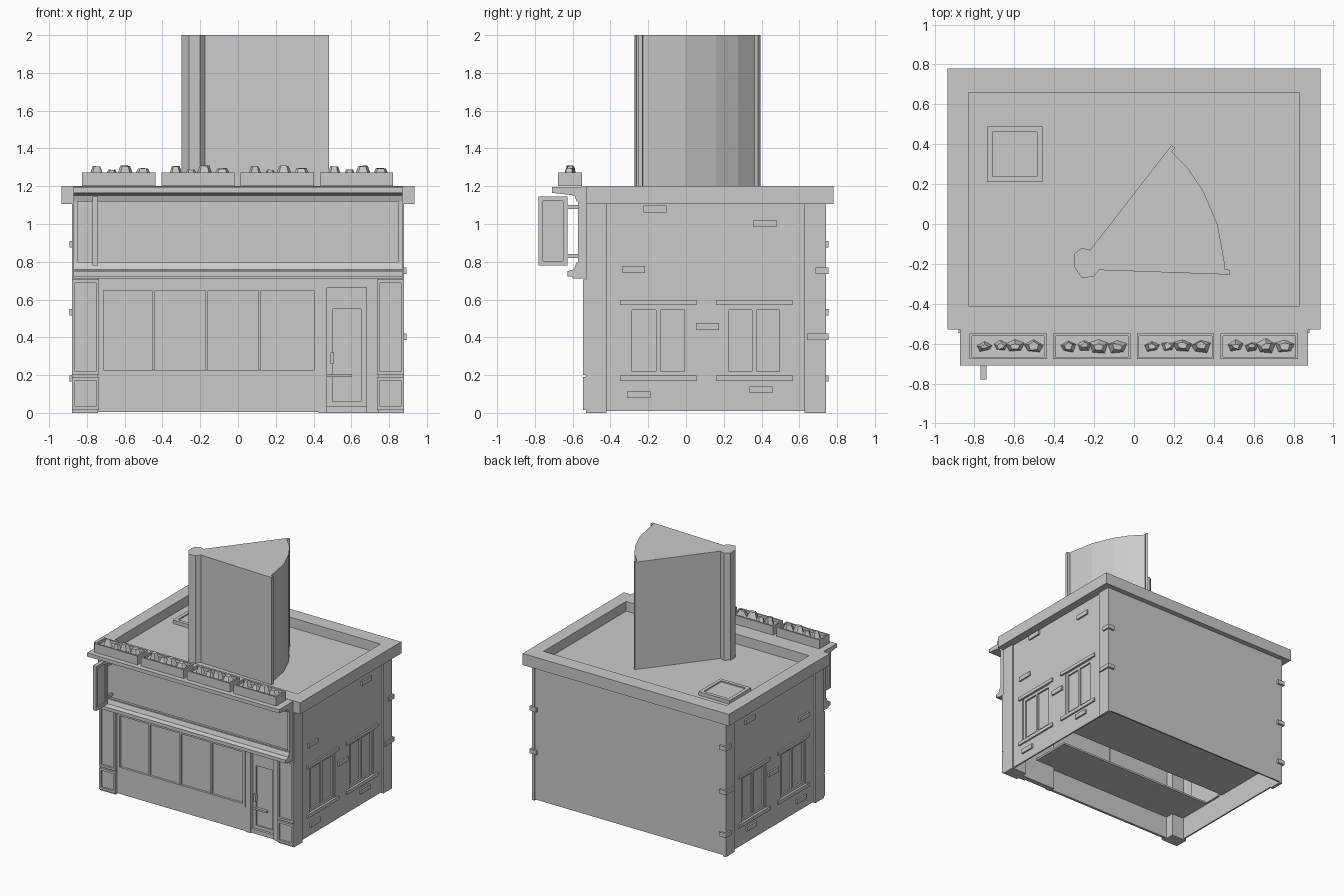
import bpy, bmesh, math, random
from mathutils import Vector

random.seed(4)


def finish(name, bm):
    bmesh.ops.recalc_face_normals(bm, faces=bm.faces)
    me = bpy.data.meshes.new(name)
    bm.to_mesh(me)
    bm.free()
    ob = bpy.data.objects.new(name, me)
    bpy.context.collection.objects.link(ob)
    return ob


def boxes(name, items):
    """One object from boxes given as (x0, x1, y0, y1, z0, z1)."""
    bm = bmesh.new()
    for x0, x1, y0, y1, z0, z1 in items:
        vs = bmesh.ops.create_cube(bm, size=1)["verts"]
        for v in vs:
            v.co = Vector(((x0 + x1) / 2 + v.co.x * (x1 - x0),
                           (y0 + y1) / 2 + v.co.y * (y1 - y0),
                           (z0 + z1) / 2 + v.co.z * (z1 - z0)))
    return finish(name, bm)


def ring(u0, u1, v0, v1, t, d0, d1, axis):
    """Four bars round a rectangle; axis is the depth direction."""
    bars = [(u0, u1, v0, v0 + t), (u0, u1, v1 - t, v1),
            (u0, u0 + t, v0 + t, v1 - t), (u1 - t, u1, v0 + t, v1 - t)]
    if axis == "x":
        return [(d0, d1, *b) for b in bars]
    if axis == "y":
        return [(b[0], b[1], d0, d1, b[2], b[3]) for b in bars]
    return [(*b, d0, d1) for b in bars]


def prism(name, pts, place, a, b):
    """Extrude a closed outline from a to b."""
    bm = bmesh.new()
    lo = [bm.verts.new(place(u, v, a)) for u, v in pts]
    hi = [bm.verts.new(place(u, v, b)) for u, v in pts]
    bm.faces.new(lo)
    bm.faces.new(hi)
    for i in range(len(pts)):
        j = (i + 1) % len(pts)
        bm.faces.new((lo[i], lo[j], hi[j], hi[i]))
    return finish(name, bm)


along_x = lambda u, v, w: (w, u, v)
along_z = lambda u, v, w: (u, v, w)


def flip(items, s):
    return items if s > 0 else [(-b[1], -b[0], *b[2:]) for b in items]


# Side walls with windows, corner piers and loose bricks
WINDOWS = [(-0.31, 0.016), (0.204, 0.518)]
BRICKS = [(-0.225, 1.06), (0.357, 0.985), (-0.34, 0.74),
          (0.052, 0.44), (-0.31, 0.08), (0.335, 0.104)]
for s, side in ((1, "right"), (-1, "left")):
    w = [(0.855, 0.867, -0.45, 0.735, 0.01, 0.195), (0.855, 0.867, -0.45, 0.735, 0.57, 1.12)]
    for a, b in ((-0.45, -0.31), (0.016, 0.204), (0.518, 0.735)):
        w.append((0.855, 0.867, a, b, 0.195, 0.57))
    boxes(side + "_wall", flip(w, s))
    boxes(side + "_piers", flip([(0.74, 0.88, -0.53, -0.42, 0, 1.12),
                                 (0.855, 0.88, 0.627, 0.74, 0, 1.12)], s))
    boxes(side + "_bricks", flip([(0.855, 0.88, y, y + 0.123, z, z + 0.037)
                                  for y, z in BRICKS], s))
    for i, (a, b) in enumerate(WINDOWS):
        m = (a + b) / 2
        boxes(f"{side}_window_frame_{i}",
              flip(ring(a, b, 0.195, 0.57, 0.024, 0.845, 0.861, "x")
                   + [(0.845, 0.861, m - 0.011, m + 0.011, 0.219, 0.546)], s))
        boxes(f"{side}_window_glass_{i}", flip([(0.838, 0.848, a, b, 0.195, 0.57)], s))
        boxes(f"{side}_window_sill_lintel_{i}",
              flip([(0.855, 0.88, m - 0.203, m + 0.203, 0.168, 0.197),
                    (0.855, 0.88, m - 0.203, m + 0.203, 0.57, 0.598)], s))
    # Bricks wrapping the back corners
    corner = [(0.735, 0.07), (0.385, 0.115)] if s > 0 else [(0.875, 0.07), (0.515, 0.11), (0.165, 0.07)]
    boxes(side + "_corner_bricks", flip([(0.83, 0.892, 0.755 - l, 0.755, z, z + 0.034)
                                         for z, l in corner], s))
boxes("back_wall", [(-0.87, 0.87, 0.726, 0.738, 0.01, 1.12)])

# Roof, parapet and hatch
boxes("roof", [(-0.84, 0.84, -0.50, 0.70, 1.105, 1.12)])
boxes("parapet", [(-0.935, -0.83, -0.53, 0.78, 1.105, 1.20), (0.83, 0.935, -0.53, 0.78, 1.105, 1.20),
                  (-0.83, 0.83, -0.53, -0.41, 1.105, 1.20), (-0.83, 0.83, 0.66, 0.78, 1.105, 1.20)])
boxes("roof_hatch", ring(-0.738, -0.458, 0.21, 0.49, 0.028, 1.11, 1.15, "z")
      + [(-0.72, -0.47, 0.23, 0.47, 1.11, 1.14)])

# Fascia band between the two cornices
boxes("fascia", [(-0.865, 0.865, -0.555, -0.51, 0.72, 1.15)])
boxes("fascia_frame", ring(-0.87, 0.87, 0.78, 1.14, 0.02, -0.573, -0.53, "y"))
prism("lower_cornice", [(-0.50, 0.712), (-0.60, 0.712), (-0.60, 0.722), (-0.627, 0.722), (-0.627, 0.75),
                        (-0.592, 0.76), (-0.58, 0.795), (-0.50, 0.795)], along_x, -0.871, 0.871)
prism("upper_cornice", [(-0.50, 1.12), (-0.58, 1.12), (-0.59, 1.15), (-0.62, 1.155), (-0.71, 1.165),
                        (-0.71, 1.195), (-0.50, 1.198)], along_x, -0.872, 0.872)

# Panelled pilasters
for s, side in ((1, "right"), (-1, "left")):
    boxes(side + "_pilaster_panels",
          flip(ring(0.735, 0.88, 0.20, 0.705, 0.018, -0.546, -0.52, "y")
               + ring(0.735, 0.88, 0.015, 0.19, 0.018, -0.546, -0.52, "y"), s))

# Shop window and the floor strips inside
boxes("stall_riser", [(-0.74, 0.43, -0.51, -0.49, 0.005, 0.205)])
boxes("floor_strips", [(-0.85, 0.60, -0.49, -0.13, 0.19, 0.205),
                       (-0.85, 0.85, 0.05, 0.72, 0.19, 0.205)])
mullions = [(x - 0.007, x + 0.007, -0.51, -0.48, 0.23, 0.65) for x in (-0.447, -0.165, 0.115)]
boxes("shop_window_frame", ring(-0.735, 0.425, 0.205, 0.67, 0.022, -0.516, -0.48, "y") + mullions)
boxes("shop_window_glass", [(-0.74, 0.42, -0.498, -0.483, 0.21, 0.67)])
boxes("shop_header", [(-0.74, 0.74, -0.51, -0.48, 0.665, 0.72)])

# Door with frame, glass, step and handle
boxes("door_frame", [(0.425, 0.47, -0.51, -0.46, 0, 0.70), (0.68, 0.74, -0.51, -0.46, 0, 0.70)])
boxes("door_leaf", ring(0.47, 0.68, 0.03, 0.58, 0.03, -0.48, -0.46, "y")
      + [(0.47, 0.68, -0.48, -0.46, 0.55, 0.70)])
boxes("door_glass", [(0.49, 0.66, -0.468, -0.46, 0.05, 0.56)])
boxes("door_step", [(0.47, 0.68, -0.50, -0.46, 0, 0.035)])
boxes("door_handle", [(0.49, 0.508, -0.50, -0.47, 0.26, 0.32)])

# Blank hanging sign on two brackets
boxes("hanging_sign", ring(-0.78, -0.627, 0.78, 1.145, 0.024, -0.77, -0.74, "x")
      + [(-0.759, -0.751, -0.76, -0.64, 0.80, 1.125)])
boxes("sign_brackets", [(-0.763, -0.747, -0.63, -0.55, z, z + 0.02) for z in (0.82, 1.08)])

# Planters with angular plants
for i in range(4):
    x0 = -0.825 + i * 0.4195
    boxes(f"planter_{i}", ring(x0, x0 + 0.388, -0.678, -0.55, 0.012, 1.20, 1.272, "z")
          + [(x0 + 0.01, x0 + 0.378, -0.67, -0.56, 1.20, 1.25)])
    bm = bmesh.new()
    for dx, r, top in ((0.076, 0.042, 1.308), (0.157, 0.038, 1.29), (0.228, 0.052, 1.31), (0.322, 0.054, 1.296)):
        vs = bmesh.ops.create_cone(bm, cap_ends=True, segments=5, radius1=r, radius2=r * 0.5, depth=1)["verts"]
        for v in vs:
            up = v.co.z > 0
            v.co = Vector((x0 + dx + v.co.x, -0.613 + v.co.y * 0.7 + random.uniform(-0.008, 0.008),
                           top - random.uniform(0, 0.006) if up else 1.245))
    finish(f"plants_{i}", bm)

# Tall wedge-shaped rooftop feature with a curved end
WEDGE = [(-0.30, -0.15), (-0.262, -0.12), (-0.22, -0.13), (0.188, 0.395), (0.206, 0.382), (0.19, 0.362),
         (0.275, 0.275), (0.35, 0.16), (0.42, -0.005), (0.457, -0.21), (0.457, -0.228), (0.482, -0.23),
         (0.482, -0.254), (-0.175, -0.231), (-0.202, -0.263), (-0.26, -0.272), (-0.30, -0.215)]
prism("roof_wedge", WEDGE, along_z, 1.12, 2.0)
